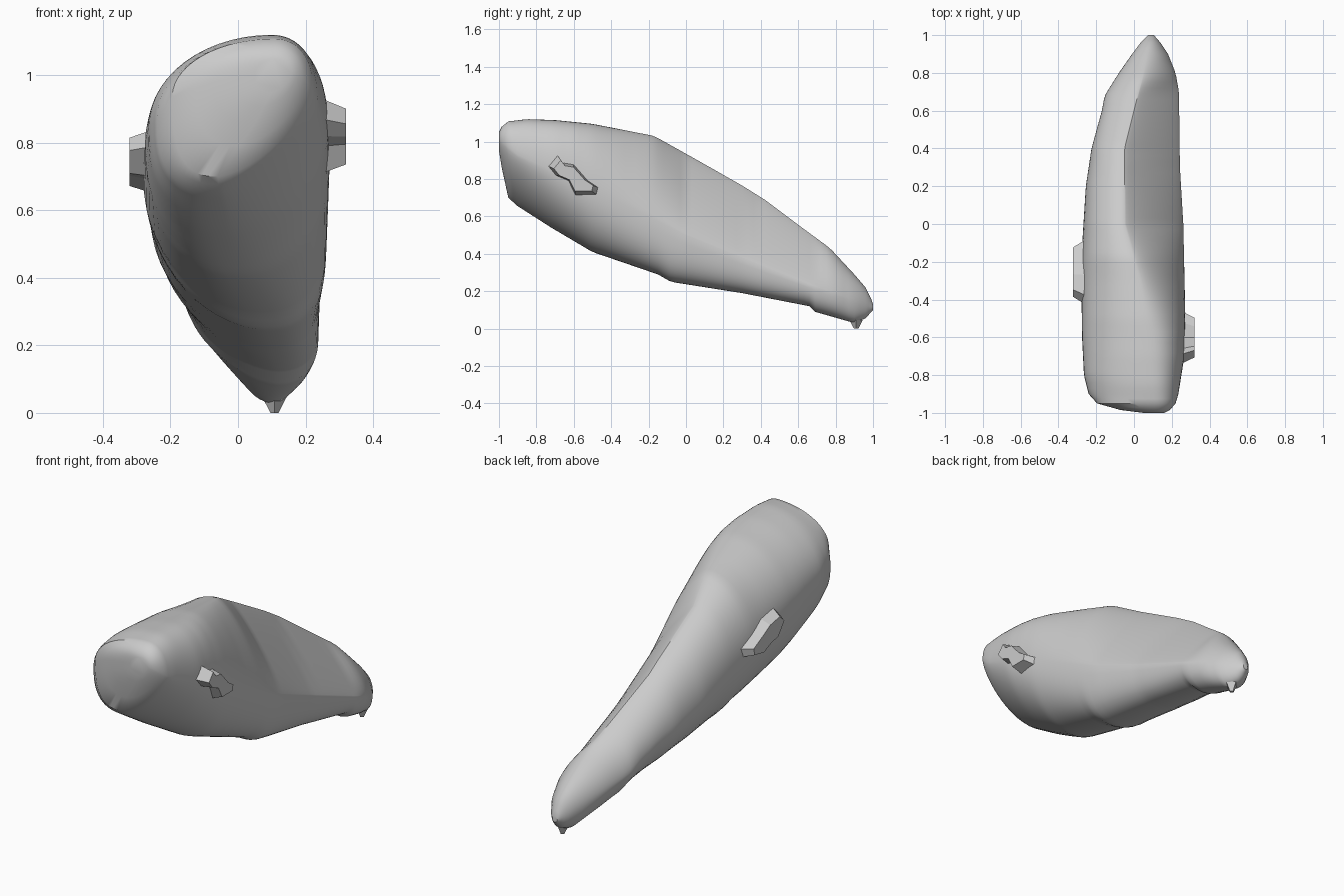
import bpy, bmesh, math
from mathutils import Vector

if "Cube" in bpy.data.objects:
    bpy.data.objects.remove(bpy.data.objects["Cube"])


def lerp(table, y):
    """Read a value from a list of (y, value) points."""
    if y <= table[0][0]:
        return table[0][1]
    for (a, va), (b, vb) in zip(table, table[1:]):
        if y <= b:
            return va + (vb - va) * (y - a) / (b - a)
    return table[-1][1]


# Profiles along the length: silhouette from the side and from above
TOP = [(-1, 1.05), (-.985, 1.08), (-.95, 1.108), (-.85, 1.12), (-.7, 1.115), (-.5, 1.095), (-.17, 1.03),
       (.08, .89), (.3, .765), (.42, .69), (.6, .555), (.77, .43), (.9, .29), (.96, .22), (.99, .16), (1, .13)]
BOTTOM = [(-1, .95), (-.985, .86), (-.95, .70), (-.9, .655), (-.72, .54), (-.5, .41), (-.15, .29),
          (-.08, .25), (.3, .19), (.66, .12), (.69, .09), (.9, .03), (.96, .055), (1, .10)]
LEFT = [(-1, .05), (-.985, -.07), (-.95, -.195), (-.9, -.24), (-.8, -.265), (-.6, -.275), (-.2, -.28),
        (.2, -.255), (.4, -.225), (.6, -.17), (.68, -.155), (.8, -.08), (.9, -.01), (.96, .035), (1, .075)]
RIGHT = [(-1, .16), (-.985, .19), (-.95, .22), (-.9, .235), (-.7, .267), (-.5, .272), (0, .261),
         (.3, .243), (.7, .238), (.8, .22), (.9, .18), (.96, .14), (1, .105)]

# Where the extremes sit in each section, and how full each quadrant is
CREST_X = [(-1, .11), (-.6, .08), (-.3, .03), (0, -.05), (.4, -.05), (.6, 0), (.8, .05), (1, .09)]
KEEL_X = [(-1, .1), (-.95, -.06), (-.6, -.02), (-.1, .08), (.7, .12), (1, .09)]
LEFT_Z = [(-1, 1), (-.9, .87), (-.5, .78), (0, .62), (.5, .43), (.8, .25), (1, .115)]
RIGHT_Z = [(-1, 1.01), (-.9, .93), (-.5, .75), (0, .5), (.5, .3), (.9, .14), (1, .115)]
FULL_UR = [(-1, 2.2), (-.6, 2.3), (-.3, 1.6), (0, 1.2), (.3, 1.1), (.7, 1.1), (1, 2)]
FULL_UL = [(-1, 2), (1, 2)]
FULL_LL = [(-1, 2.8), (-.8, 2.6), (-.5, 2.2), (0, 1.8), (.7, 1.6), (1, 2)]
FULL_LR = [(-1, 1.6), (-.9, 1.45), (-.5, 2.1), (-.1, 2.6), (.4, 2.6), (1, 2)]


def section_point(y, angle):
    c, s = math.cos(angle), math.sin(angle)
    full = lerp([[FULL_LL, FULL_LR], [FULL_UL, FULL_UR]][s >= 0][c >= 0], y)
    u, v = abs(c) ** (2 / full), abs(s) ** (2 / full)
    mid_x = lerp(CREST_X if s >= 0 else KEEL_X, y)
    mid_z = lerp(RIGHT_Z if c >= 0 else LEFT_Z, y)
    end_x = lerp(RIGHT if c >= 0 else LEFT, y)
    end_z = lerp(TOP if s >= 0 else BOTTOM, y)
    return Vector((mid_x + (end_x - mid_x) * u, y, mid_z + (end_z - mid_z) * v))


def finish(bm, name):
    bmesh.ops.recalc_face_normals(bm, faces=bm.faces)
    mesh = bpy.data.meshes.new(name)
    bm.to_mesh(mesh)
    bm.free()
    obj = bpy.data.objects.new(name, mesh)
    bpy.context.collection.objects.link(obj)
    return obj


# Tapering body, lofted through the sections
SIDES = 56
ys = [-1, -.993, -.985, -.97, -.95, -.925] + [-.9 + i * .03 for i in range(62)] + [.96, .975, .99, 1]
bm = bmesh.new()
rings = [[bm.verts.new(section_point(y, math.tau * i / SIDES)) for i in range(SIDES)] for y in ys]
for a, b in zip(rings, rings[1:]):
    for i in range(SIDES):
        j = (i + 1) % SIDES
        bm.faces.new((a[i], a[j], b[j], b[i]))
bm.faces.new(rings[0])
bm.faces.new(rings[-1])
body = finish(bm, "body")
bpy.context.view_layer.objects.active = body
body.select_set(True)
bpy.ops.object.shade_smooth_by_angle(angle=math.radians(35))
body.select_set(False)


def side_patch(name, outline, inner_x, outer_x):
    """Raised chip: (y, z) outline extruded sideways with a narrower outer face."""
    bm = bmesh.new()
    cy = sum(p[0] for p in outline) / len(outline)
    cz = sum(p[1] for p in outline) / len(outline)
    base = [bm.verts.new((inner_x, y, z)) for y, z in outline]
    cap = [bm.verts.new((outer_x, cy + (y - cy) * .75, cz + (z - cz) * .75)) for y, z in outline]
    for i in range(len(outline)):
        j = (i + 1) % len(outline)
        bm.faces.new((base[i], base[j], cap[j], cap[i]))
    bm.faces.new(base)
    bm.faces.new(cap)
    return finish(bm, name)


# Angular chips standing off both flanks
side_patch("right_patch", [(-.74, .87), (-.69, .93), (-.66, .89), (-.60, .88), (-.52, .79), (-.46, .75),
                           (-.47, .71), (-.59, .71), (-.63, .79), (-.70, .82)], .25, .32)
side_patch("left_patch", [(-.43, .79), (-.38, .84), (-.27, .82), (-.18, .77), (-.08, .72), (-.09, .67),
                          (-.2, .65), (-.29, .69), (-.36, .70)], -.25, -.322)

# Small spur under the thin end
bm = bmesh.new()
bmesh.ops.create_cone(bm, cap_ends=True, segments=4, radius1=.012, radius2=.035, depth=.045)
bmesh.ops.translate(bm, verts=bm.verts, vec=(.108, .91, .0225))
finish(bm, "tip_spur")
